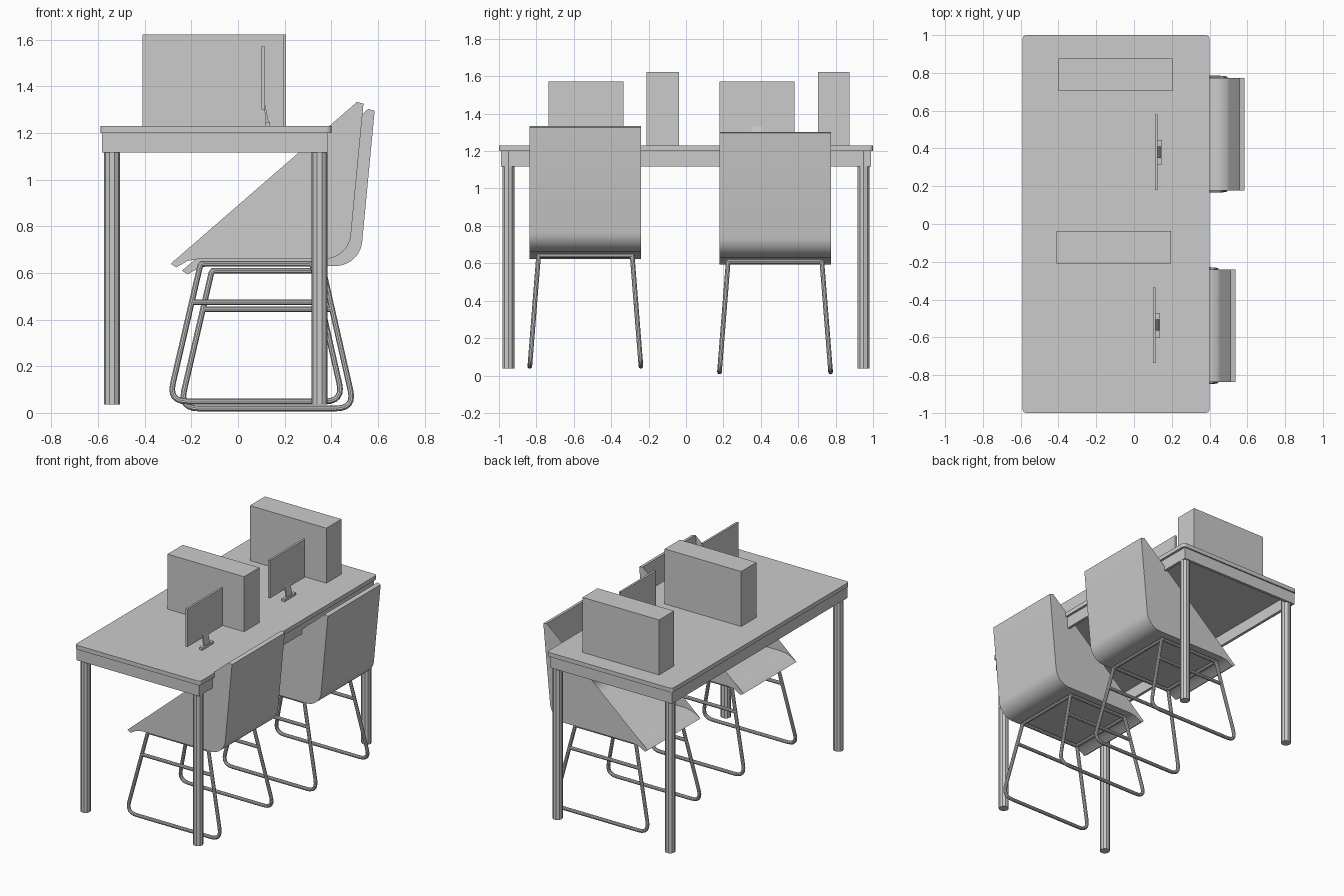
import bpy, bmesh
from math import sin, cos, pi, radians
from mathutils import Vector

cube = bpy.data.objects.get("Cube")
if cube:
    bpy.data.objects.remove(cube, do_unlink=True)

grey = bpy.data.materials.new("plain grey")
grey.use_nodes = True
tone = (0.6, 0.6, 0.6, 1)
grey.diffuse_color = tone
grey.node_tree.nodes["Principled BSDF"].inputs["Base Color"].default_value = tone


def finish(name, bm, smooth=False):
    mesh = bpy.data.meshes.new(name)
    bm.to_mesh(mesh)
    bm.free()
    mesh.materials.append(grey)
    obj = bpy.data.objects.new(name, mesh)
    bpy.context.collection.objects.link(obj)
    if smooth:
        bpy.ops.object.select_all(action="DESELECT")
        obj.select_set(True)
        bpy.context.view_layer.objects.active = obj
        bpy.ops.object.shade_smooth_by_angle(angle=radians(35))
    return obj


def box(name, x, y, z, corner=0):
    bm = bmesh.new()
    bmesh.ops.create_cube(bm, size=1)
    for v in bm.verts:
        for i, (a, b) in enumerate((x, y, z)):
            v.co[i] = a if v.co[i] < 0 else b
    if corner:
        upright = [e for e in bm.edges if abs(e.verts[0].co.z - e.verts[1].co.z) > 0.001]
        bmesh.ops.bevel(bm, geom=upright, offset=corner, segments=4, affect="EDGES", profile=0.5)
    return finish(name, bm)


def prism(name, outline, y0, y1):
    # Extrude an (x, z) outline along y
    bm = bmesh.new()
    face = bm.faces.new([bm.verts.new((x, y0, z)) for x, z in outline])
    new = bmesh.ops.extrude_face_region(bm, geom=[face])["geom"]
    for v in new:
        if isinstance(v, bmesh.types.BMVert):
            v.co.y = y1
    bmesh.ops.recalc_face_normals(bm, faces=bm.faces)
    return finish(name, bm)


def tube(name, paths, radius):
    # Each path is (points, closed)
    curve = bpy.data.curves.new(name, "CURVE")
    curve.dimensions = "3D"
    curve.bevel_depth = radius
    curve.bevel_resolution = 3
    curve.use_fill_caps = True
    for points, closed in paths:
        line = curve.splines.new("POLY")
        line.points.add(len(points) - 1)
        for p, co in zip(line.points, points):
            p.co = (*co, 1)
        line.use_cyclic_u = closed
    temp = bpy.data.objects.new(name, curve)
    bpy.context.collection.objects.link(temp)
    bm = bmesh.new()
    bm.from_mesh(temp.to_mesh())
    temp.to_mesh_clear()
    bpy.data.objects.remove(temp)
    return finish(name, bm, True)


def rounded(points, radii, steps=6):
    # Replace the corners of a closed path with short curves
    out = []
    for i, (p, r) in enumerate(zip(points, radii)):
        p = Vector(p)
        a = p + (Vector(points[i - 1]) - p).normalized() * r
        b = p + (Vector(points[(i + 1) % len(points)]) - p).normalized() * r
        for k in range(steps + 1):
            t = k / steps
            out.append(a * (1 - t) ** 2 + p * 2 * t * (1 - t) + b * t * t)
    return out


# Desk top, apron rails and legs
box("desk_top", (-0.59, 0.4), (-1, 1), (1.2, 1.23), 0.02)
for side, x in (("back", -0.583), ("seat", 0.363)):
    box(side + "_apron", (x, x + 0.02), (-0.99, 0.99), (1.117, 1.2))
for side, s in (("front", -1), ("rear", 1)):
    y = sorted((s * 0.99, s * 0.97))
    box(side + "_apron", (-0.583, 0.383), y, (1.117, 1.2))
    for end, x in (("back", -0.54), ("seat", 0.35)):
        tube(f"{side}_{end}_leg", [([(x, s * 0.95, 0.037), (x, s * 0.95, 1.2)], False)], 0.034)

# Storage boxes standing on the desk
box("front_box", (-0.41, 0.195), (-0.21, -0.038), (1.23, 1.623))
box("rear_box", (-0.4, 0.205), (0.705, 0.875), (1.23, 1.623))


def monitor(label, x, y):
    box(label + "_screen", (x, x + 0.015), (y - 0.2, y + 0.2), (1.3, 1.572))
    prism(label + "_neck", [(x + 0.01, 1.33), (x + 0.015, 1.33), (x + 0.033, 1.24), (x + 0.02, 1.24)],
          y - 0.03, y + 0.03)
    box(label + "_foot", (x + 0.015, x + 0.037), (y - 0.065, y + 0.065), (1.23, 1.248))


monitor("front_monitor", 0.1, -0.535)
monitor("rear_monitor", 0.11, 0.38)


def chair(label, dx, y, dz):
    # Seat shell: a bent sheet with a drooping lip and leaning back
    bend = [(0.37 + 0.115 * sin(a), 0.775 - 0.115 * cos(a))
            for a in (radians(84 * k / 10) for k in range(11))]
    outer = [(-0.265, 0.624), (-0.215, 0.652), (-0.17, 0.66)] + bend + [(0.538, 1.326)]
    bend_in = [(0.365 + 0.09 * sin(a), 0.775 - 0.09 * cos(a))
               for a in (radians(84 * k / 10) for k in range(11))]
    inner = [(-0.288, 0.64), (-0.225, 0.675), (-0.17, 0.685)] + bend_in + [(0.51, 1.333)]
    bm = bmesh.new()
    rings = [[[bm.verts.new((x + dx, y + s * 0.298, z + dz)) for x, z in line]
              for line in (outer, inner)] for s in (-1, 1)]
    (lo, li), (ro, ri) = rings
    for a, b in ((lo, ro), (ri, li)):
        for i in range(len(a) - 1):
            bm.faces.new((a[i], a[i + 1], b[i + 1], b[i]))
    for i in (0, -1):
        bm.faces.new((lo[i], ro[i], ri[i], li[i]))
    # Flat side panels close the bend up to the straight line from lip to top
    for o, n in ((lo, li), (ro, ri)):
        bm.faces.new(o + [n[-1], n[0]])
    bmesh.ops.recalc_face_normals(bm, faces=bm.faces)
    finish(label + "_seat_shell", bm, True)

    # Sled frame: a splayed loop and a side rail at each side, joined under the seat
    paths = []
    for s in (-1, 1):
        def at(x, z):
            return (x + dx, y + s * (0.297 - 0.047 * (z - 0.05) / 0.595), z + dz)
        loop = [at(-0.16, 0.64), at(-0.297, 0.049), at(0.452, 0.049), at(0.318, 0.64)]
        paths.append((rounded(loop, (0.015, 0.08, 0.08, 0.015)), True))
        paths.append(([at(-0.198, 0.475), at(0.355, 0.475)], False))
    for x in (-0.155, 0.313):
        paths.append(([(x + dx, y - 0.25, 0.64 + dz), (x + dx, y + 0.25, 0.64 + dz)], False))
    tube(label + "_sled_frame", paths, 0.0125)


chair("front_chair", 0, -0.538, 0)
chair("rear_chair", 0.048, 0.476, -0.03)
